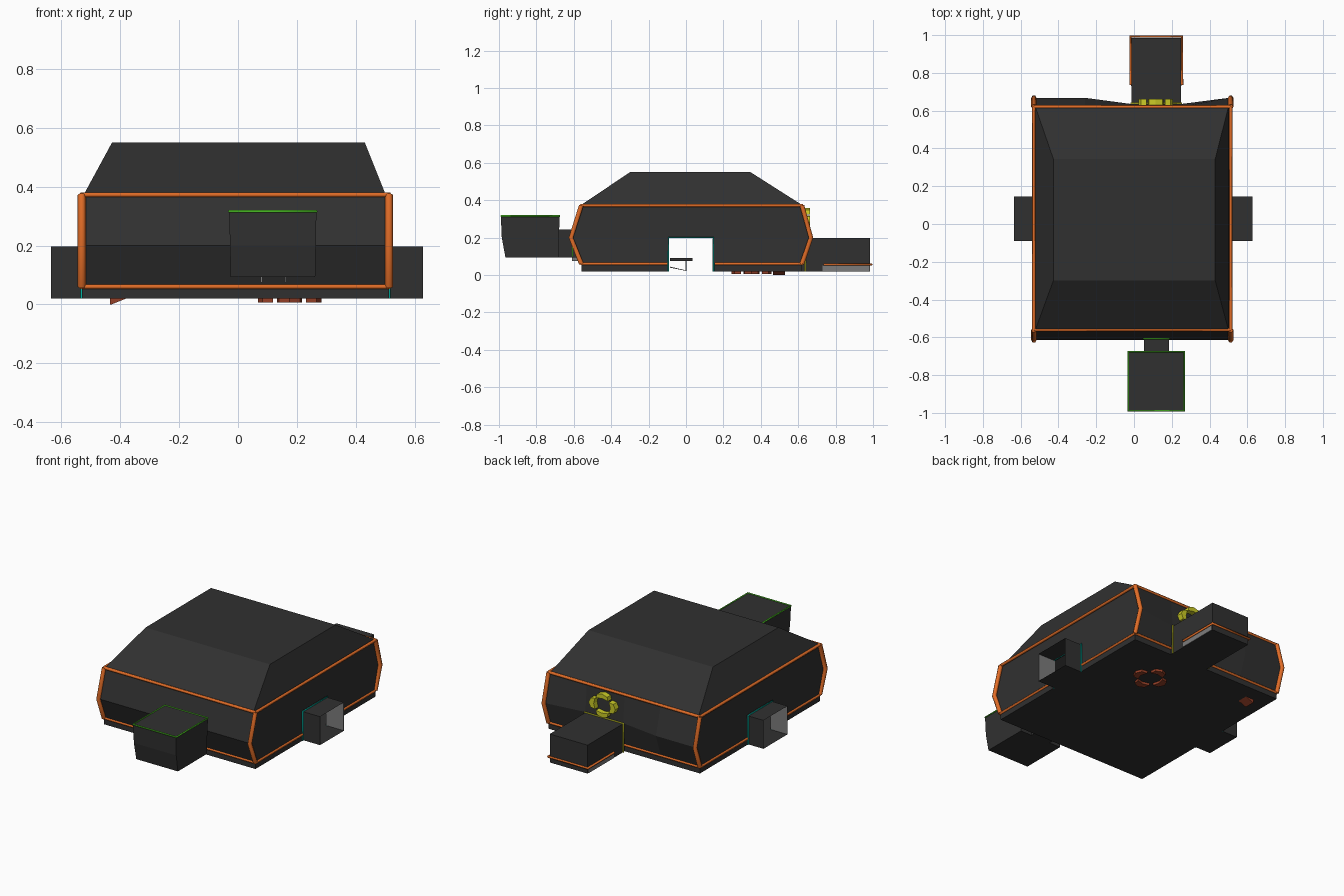
import bpy, bmesh
from math import cos, sin, pi
from mathutils import Vector, Matrix

if "Cube" in bpy.data.objects:
    bpy.data.objects.remove(bpy.data.objects["Cube"])


def mat(name, rgb):
    m = bpy.data.materials.new(name)
    m.diffuse_color = (*rgb, 1)
    m.use_nodes = True
    m.node_tree.nodes["Principled BSDF"].inputs["Base Color"].default_value = m.diffuse_color
    return m


DARK = mat("dark_panel", (0.03, 0.03, 0.03))
ORANGE = mat("orange_trim", (0.75, 0.15, 0.02))
RUST = mat("rust_trim", (0.3, 0.05, 0.02))
GREEN = mat("green_trim", (0.08, 0.6, 0.02))
TEAL = mat("teal_trim", (0.0, 0.45, 0.36))
YELLOW = mat("yellow_trim", (0.6, 0.6, 0.02))
GREY = mat("grey_panel", (0.2, 0.2, 0.2))


def finish(bm, name, m):
    bmesh.ops.recalc_face_normals(bm, faces=bm.faces)
    me = bpy.data.meshes.new(name)
    bm.to_mesh(me)
    bm.free()
    me.materials.append(m)
    ob = bpy.data.objects.new(name, me)
    bpy.context.collection.objects.link(ob)
    return ob


def lofted(levels):
    """Stack of rectangles (x0, x1, y0, y1, z), closed at both ends."""
    bm = bmesh.new()
    rings = [[bm.verts.new(p) for p in
              ((a, c, z), (b, c, z), (b, d, z), (a, d, z))]
             for a, b, c, d, z in levels]
    for lo, hi in zip(rings, rings[1:]):
        for i in range(4):
            j = (i + 1) % 4
            bm.faces.new((lo[i], lo[j], hi[j], hi[i]))
    bm.faces.new(rings[0][::-1])
    bm.faces.new(rings[-1])
    return bm


def drop_faces(bm, test):
    gone = [f for f in bm.faces if test(f.calc_center_median())]
    bmesh.ops.delete(bm, geom=gone, context='FACES')


def box(name, x0, x1, y0, y1, z0, z1, m, open_test=None):
    bm = lofted([(x0, x1, y0, y1, z0), (x0, x1, y0, y1, z1)])
    bm.normal_update()
    if open_test:
        drop_faces(bm, open_test)
    return finish(bm, name, m)


def tube(name, pts, r, m, closed=False):
    cu = bpy.data.curves.new(name, 'CURVE')
    cu.dimensions = '3D'
    cu.bevel_depth = r
    cu.bevel_resolution = 1
    cu.use_fill_caps = True
    sp = cu.splines.new('POLY')
    sp.points.add(len(pts) - 1)
    for p, co in zip(sp.points, pts):
        p.co = (*co, 1)
    sp.use_cyclic_u = closed
    cu.materials.append(m)
    ob = bpy.data.objects.new(name, cu)
    bpy.context.collection.objects.link(ob)
    return ob


X0, X1, Y0, Y1 = -0.53, 0.512, -0.56, 0.62
DX0, DX1 = -0.012, 0.248        # back doorway
DY0, DY1 = -0.09, 0.145         # side doorways

# Main hall shell with doorways
bm = lofted([(X0, X1, Y0, Y1, 0.02), (X0, X1, Y0, Y1, 0.06),
             (X0 + .008, X1 - .008, -0.615, 0.668, 0.2),
             (-0.522, 0.5, Y0, Y1, 0.375),
             (-0.427, 0.43, -0.3, 0.345, 0.55)])
for axis, vals in ((0, (-0.26, DX0, DX1)), (1, (DY0, DY1))):
    no = Vector((0, 0, 0))
    no[axis] = 1
    for v in vals:
        bmesh.ops.bisect_plane(bm, geom=bm.verts[:] + bm.edges[:] + bm.faces[:],
                               plane_co=no * v, plane_no=no)
for v in bm.verts:
    if abs(v.co.z - 0.2) < .01 and v.co.y > 0.6 and DX0 - .01 < v.co.x < DX1 + .01:
        v.co.y = 0.635
drop_faces(bm, lambda c: 0.021 < c.z < 0.2 and (
    (abs(c.x) > 0.49 and DY0 < c.y < DY1) or (c.y > 0.6 and DX0 < c.x < DX1)))
finish(bm, "hall_shell", DARK)

# Corner and edge trims of the hall
for side, x in (("left", X0), ("right", X1)):
    for end, y, bulge in (("front", Y0, -.055), ("back", Y1, .048)):
        tube(f"corner_trim_{side}_{end}",
             [(x, y, 0.06), (x, y + bulge, 0.2), (x, y, 0.372)], 0.014, ORANGE)
    tube(f"eave_trim_{side}", [(x, Y0, 0.372), (x, Y1, 0.372)], 0.009, ORANGE)
    tube(f"base_trim_{side}_a", [(x, Y0, 0.06), (x, DY0 - .01, 0.06)], 0.008, ORANGE)
    tube(f"base_trim_{side}_b", [(x, DY1 + .01, 0.06), (x, Y1, 0.06)], 0.008, ORANGE)
for end, y in (("front", Y0), ("back", Y1)):
    tube(f"eave_trim_{end}", [(X0, y, 0.372), (X1, y, 0.372)], 0.009, ORANGE)
tube("base_trim_front", [(X0, Y0, 0.06), (X1, Y0, 0.06)], 0.008, ORANGE)
tube("base_trim_back_a", [(X0, Y1, 0.06), (DX0, Y1, 0.06)], 0.008, ORANGE)
tube("base_trim_back_b", [(DX1, Y1, 0.06), (X1, Y1, 0.06)], 0.008, ORANGE)

# Side passages, open at both ends, with teal door frames
for side, a, b, far in (("left", -0.635, -0.522, X0), ("right", 0.504, 0.628, X1)):
    box(f"passage_{side}", a, b, DY0, DY1, 0.02, 0.197, DARK,
        lambda c, a=a, b=b: abs(c.x - a) < .001 or abs(c.x - b) < .001)
    for tag, y in (("a", DY0 + .001), ("b", DY1 - .003)):
        box(f"passage_lining_{side}_{tag}", a + .001, b, y, y + .002, 0.022, 0.195, GREY)
    tube(f"door_frame_{side}", [(far, DY0 - .004, 0.02), (far, DY0 - .004, 0.2),
                                (far, DY1 + .002, 0.2), (far, DY1 + .002, 0.02)],
         0.005, TEAL)

# Back annex
box("back_annex", DX0, DX1, Y1, 0.985, 0.02, 0.197, DARK,
    lambda c: abs(c.y - Y1) < .001)
tube("back_annex_trim", [(DX1 + .006, 0.735, 0.057), (DX1 + .006, 0.992, 0.057),
                         (DX0 - .006, 0.992, 0.057), (DX0 - .006, 0.735, 0.057)],
     0.007, ORANGE)
for tag, x in (("left", DX0 - .003), ("right", DX1)):
    box(f"annex_grey_strip_{tag}", x, x + .003, 0.73, 0.98, 0.021, 0.05, GREY)
tube("back_door_frame", [(DX0 - .003, 0.638, 0.02), (DX0 - .003, 0.638, 0.2),
                         (DX1 + .003, 0.638, 0.2), (DX1 + .003, 0.638, 0.02)],
     0.005, YELLOW)

# Front raised annex with connector
finish(lofted([(-0.025, 0.262, -0.965, -0.68, 0.093),
               (-0.027, 0.264, -0.985, -0.68, 0.2),
               (-0.03, 0.266, -0.99, -0.675, 0.316)]), "front_annex", DARK)
tube("front_annex_trim", [(-0.03, -0.988, 0.316), (0.266, -0.988, 0.316),
                          (0.266, -0.676, 0.316), (-0.03, -0.676, 0.316)],
     0.005, GREEN, True)
box("front_connector", 0.052, 0.185, -0.69, -0.575, 0.093, 0.243, DARK)
tube("connector_trim", [(0.05, -0.607, 0.1), (0.05, -0.607, 0.245),
                        (0.187, -0.607, 0.245), (0.187, -0.607, 0.1)], 0.004, GREEN)
for i, x in enumerate((0.08, 0.16)):
    box(f"connector_peg_{i}", x - .003, x + .003, -0.61, -0.57, 0.075, 0.093, GREY)


# Ring emblems made of four bevelled blocks
def ring(name, matrix, r, depth, m):
    for i in range(4):
        bm = bmesh.new()
        prof = [(-.042, r * .52), (0, r * .62), (.042, r * .52), (.036, r * .85), (0, r), (-.036, r * .85)]
        lo = [bm.verts.new((x, y, 0)) for x, y in prof]
        face = bm.faces.new(lo)
        top = bmesh.ops.extrude_face_region(bm, geom=[face])["geom"]
        bmesh.ops.translate(bm, verts=[g for g in top if isinstance(g, bmesh.types.BMVert)],
                            vec=(0, 0, depth))
        bm.transform(matrix @ Matrix.Rotation(i * pi / 2, 4, 'Z'))
        finish(bm, f"{name}_{i}", m)


ring("floor_ring", Matrix.Translation((0.175, 0.35, 0.006)), 0.108, 0.018, RUST)
ring("wall_ring", Matrix.Translation((0.115, 0.628, 0.285)) @
     Matrix.Diagonal((1, 1, .8, 1)) @ Matrix.Rotation(-pi / 2, 4, 'X'), 0.092, 0.035, YELLOW)

# Floor hatch and interior bench
finish(lofted([(-0.435, -0.43, 0.465, 0.53, 0.0), (-0.435, -0.38, 0.465, 0.53, 0.02)]),
       "floor_hatch", RUST)
box("bench_top", -0.1, 0.1, -0.085, 0.035, 0.075, 0.09, DARK)
tube("bench_brace", [(0, -0.085, 0.042), (0, 0.0, 0.024), (0, 0.0, 0.075)], 0.003, GREY)
